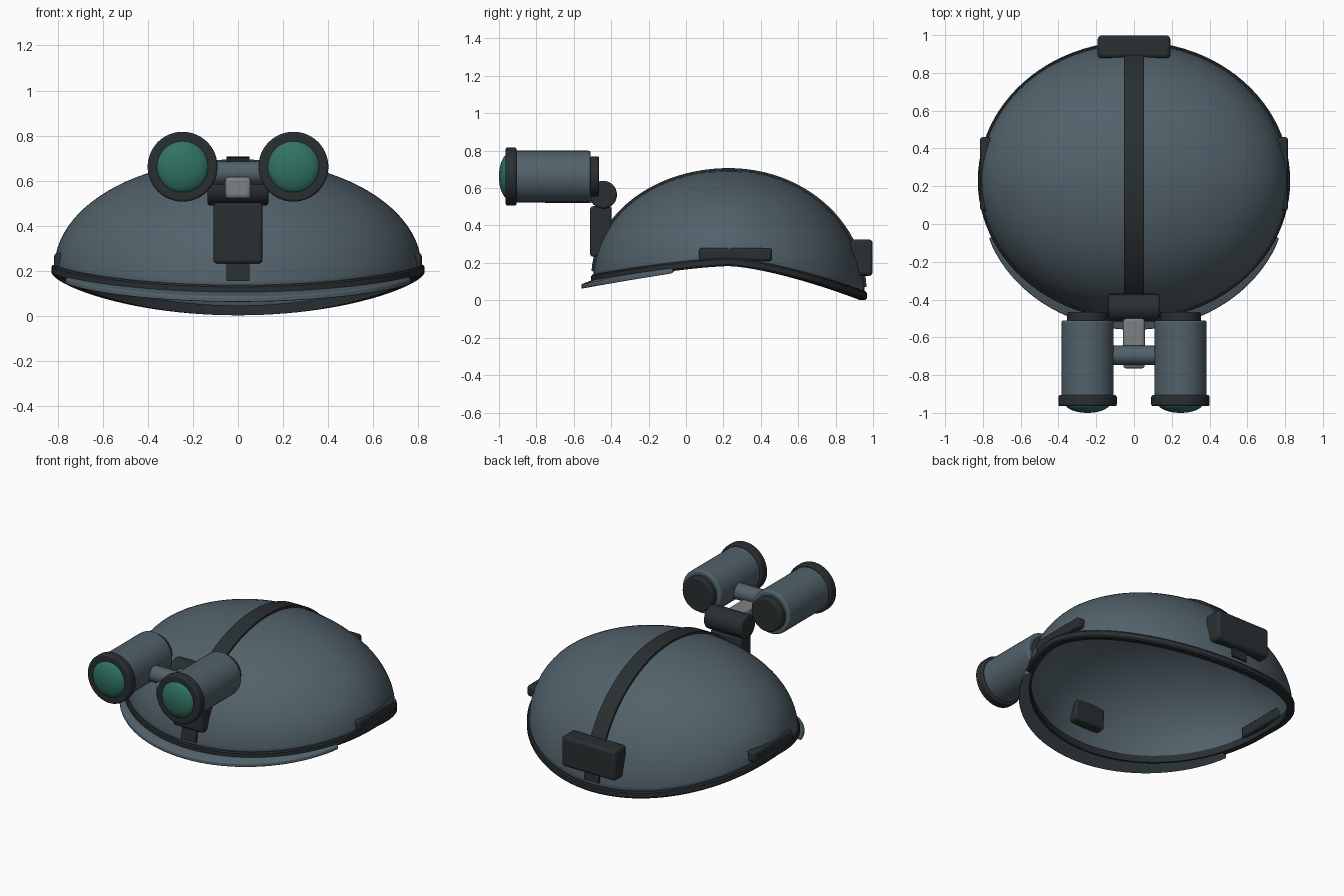
import bpy, bmesh
from math import sin, cos, pi, radians
from mathutils import Matrix, Vector

if "Cube" in bpy.data.objects:
    bpy.data.objects.remove(bpy.data.objects["Cube"])


def material(name, r, g, b):
    m = bpy.data.materials.new(name)
    m.diffuse_color = (r, g, b, 1)
    m.use_nodes = True
    m.node_tree.nodes["Principled BSDF"].inputs["Base Color"].default_value = m.diffuse_color
    return m


SLATE = material("slate", 0.085, 0.12, 0.145)
DARK = material("dark", 0.022, 0.028, 0.031)
GREY = material("grey", 0.20, 0.22, 0.235)
GREEN = material("green", 0.03, 0.17, 0.12)
CY, RX, RY, TOP = 0.23, 0.815, 0.725, 0.695


def finish(name, bm, mat, bevel=0.0, segments=3):
    bmesh.ops.recalc_face_normals(bm, faces=bm.faces)
    me = bpy.data.meshes.new(name)
    bm.to_mesh(me)
    bm.free()
    ob = bpy.data.objects.new(name, me)
    bpy.context.collection.objects.link(ob)
    me.materials.append(mat)
    if bevel:
        b = ob.modifiers.new("bevel", 'BEVEL')
        b.width, b.segments, b.limit_method = bevel, segments, 'ANGLE'
    bpy.ops.object.select_all(action='DESELECT')
    ob.select_set(True)
    bpy.context.view_layer.objects.active = ob
    bpy.ops.object.shade_smooth_by_angle(angle=radians(35))
    return ob


def loft(name, rings, mat, loop=False, bevel=0.0):
    """Skin closed cross-sections; cap the ends unless the path loops."""
    bm = bmesh.new()
    vs = [[bm.verts.new(p) for p in ring] for ring in rings]
    n = len(vs[0])
    for i in range(len(vs) if loop else len(vs) - 1):
        a, b = vs[i], vs[(i + 1) % len(vs)]
        for j in range(n):
            k = (j + 1) % n
            bm.faces.new((a[j], a[k], b[k], b[j]))
    if not loop:
        bm.faces.new(vs[0])
        bm.faces.new(vs[-1])
    return finish(name, bm, mat, bevel)


def box(name, center, size, mat, bevel=0.015):
    bm = bmesh.new()
    bmesh.ops.create_cube(bm, size=1)
    bmesh.ops.scale(bm, vec=size, verts=bm.verts)
    bmesh.ops.translate(bm, vec=center, verts=bm.verts)
    return finish(name, bm, mat, bevel)


def cylinder(name, center, r, length, axis, mat, bevel=0.01):
    bm = bmesh.new()
    bmesh.ops.create_cone(bm, cap_ends=True, segments=48, radius1=r, radius2=r, depth=length)
    rot = Matrix.Rotation(pi / 2, 3, 'Y' if axis == 'X' else 'X')
    bmesh.ops.rotate(bm, matrix=rot, verts=bm.verts)
    bmesh.ops.translate(bm, vec=center, verts=bm.verts)
    return finish(name, bm, mat, bevel)


def rim_z(t):
    c = cos(t)                       # t = 0 is the front
    return 0.205 - (0.09 if c > 0 else 0.18) * abs(c) ** 1.45


def rim(t, out=0.0, dz=0.0):
    return Vector(((RX + out) * sin(t), CY - (RY + out) * cos(t), rim_z(t) + dz))


def dome(t, p):
    k, z = cos(p), rim_z(t)
    return Vector((RX * sin(t) * k, CY - RY * cos(t) * k, z + (TOP - z) * sin(p) ** 0.97))


# helmet shell, open underneath
N, M = 96, 24
bm = bmesh.new()
rows = [[bm.verts.new(dome(2 * pi * i / N, pi / 2 * j / M)) for i in range(N)] for j in range(M)]
pole = bm.verts.new((0, CY, TOP))
for i in range(N):
    k = (i + 1) % N
    for j in range(M - 1):
        bm.faces.new((rows[j][i], rows[j][k], rows[j + 1][k], rows[j + 1][i]))
    bm.faces.new((rows[-1][i], rows[-1][k], pole))
shell = finish("helmet_shell", bm, SLATE)
s = shell.modifiers.new("thickness", 'SOLIDIFY')
s.thickness, s.offset = 0.022, -1

# dark edging around the rim
section = [(-0.03, -0.022), (0.006, -0.022), (0.012, -0.014), (0.012, 0.014), (0.006, 0.022), (-0.03, 0.022)]
loft("rim_trim", [[rim(2 * pi * i / N, o, z) for o, z in section] for i in range(N)], DARK, loop=True)

# short front brim, narrowing to the sides
rings = []
for i in range(41):
    t = radians(-66 + 132 * i / 40)
    w = 0.018 + 0.047 * max(0, cos(t * 1.3)) ** 0.7
    rings.append([rim(t, -0.02, -0.022), rim(t, w, -0.028 - 0.4 * w),
                  rim(t, w, -0.003 - 0.4 * w), rim(t, -0.02, 0.003)])
loft("front_brim", rings, SLATE, bevel=0.006)

# strap running over the crown from front to back
path = [dome(0, pi / 2 * (0.04 + 0.96 * j / 24)) for j in range(25)]
path += [dome(pi, pi / 2 * (1 - 0.96 * j / 24)) for j in range(1, 25)]
rings = []
for i, p in enumerate(path):
    d = (path[min(i + 1, len(path) - 1)] - path[max(i - 1, 0)]).normalized()
    n = Vector((0, -d.z, d.y))
    rings.append([p + n * o + Vector((x, 0, 0)) for x, o in
                  ((-0.052, -0.012), (-0.052, 0.012), (0.052, 0.012), (0.052, -0.012))])
loft("crown_strap", rings, DARK)

# battery pack, side rails and front mount
box("battery_pack", (0, 0.938, 0.228), (0.385, 0.12, 0.195), DARK, 0.02)
for side, sx in (("left", -1), ("right", 1)):
    box(side + "_rail", (sx * 0.785, 0.265, 0.245), (0.06, 0.39, 0.07), DARK, 0.015)
box("mount_plate", (0, -0.455, 0.368), (0.218, 0.115, 0.27), DARK, 0.015)
cylinder("mount_hinge", (0, -0.443, 0.565), 0.074, 0.27, 'X', DARK)
box("mount_arm", (0, -0.63, 0.568), (0.114, 0.27, 0.096), GREY, 0.018)
cylinder("tube_bridge", (0, -0.695, 0.635), 0.051, 0.30, 'X', SLATE, 0)

# twin viewing tubes
for side, sx in (("left", -1), ("right", 1)):
    x, z = sx * 0.246, 0.662
    cylinder(side + "_tube", (x, -0.715, z), 0.138, 0.41, 'Y', SLATE, 0.012)
    cylinder(side + "_front_ring", (x, -0.935, z), 0.155, 0.058, 'Y', DARK, 0.01)
    cylinder(side + "_eyepiece", (x, -0.495, z), 0.108, 0.06, 'Y', DARK, 0.01)
    bm = bmesh.new()
    bmesh.ops.create_uvsphere(bm, u_segments=48, v_segments=24, radius=1)
    bmesh.ops.scale(bm, vec=(0.118, 0.05, 0.118), verts=bm.verts)
    bmesh.ops.translate(bm, vec=(x, -0.95, z), verts=bm.verts)
    finish(side + "_lens", bm, GREEN)
